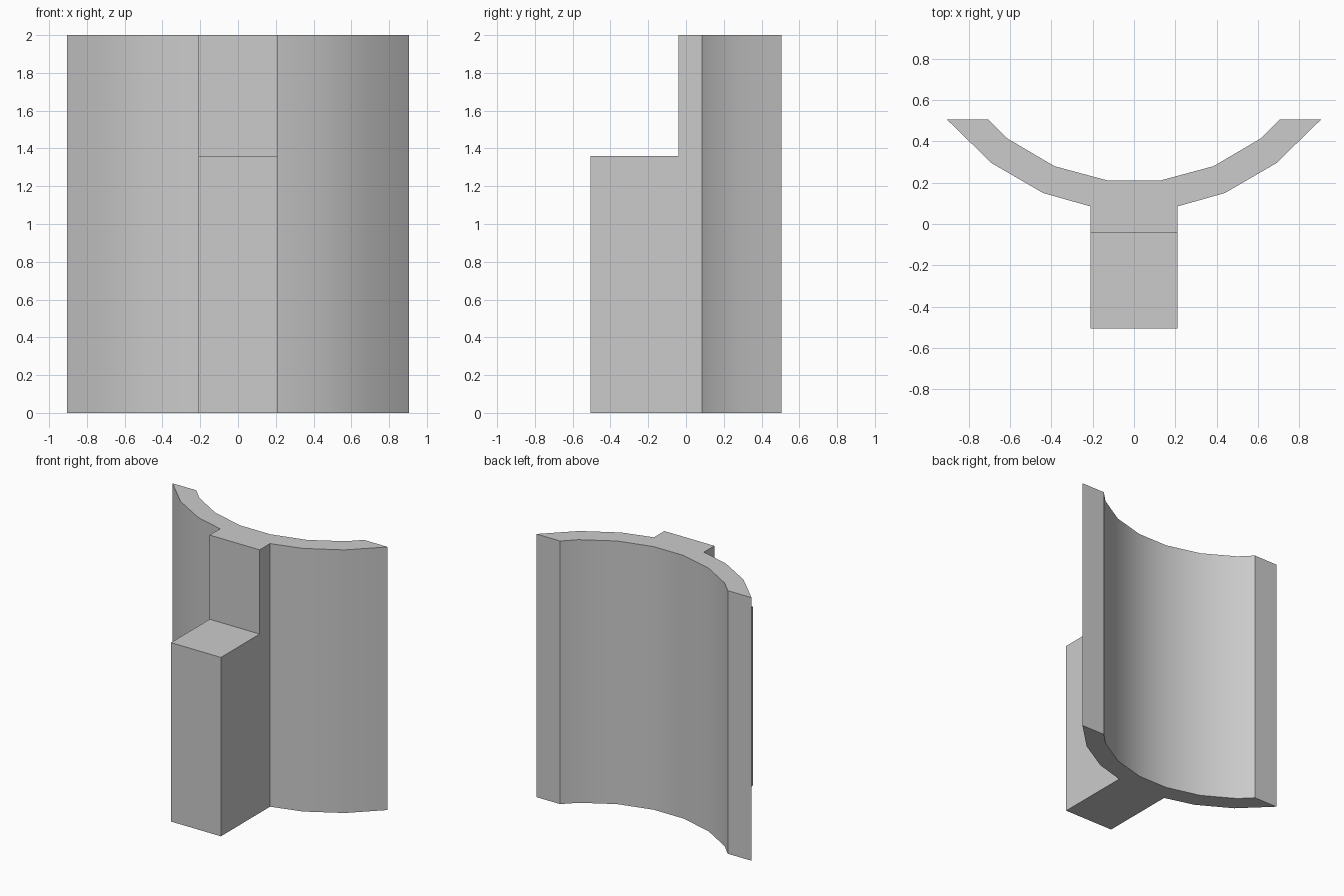
import bpy
import bmesh
import math

if "Cube" in bpy.data.objects:
    bpy.data.objects.remove(bpy.data.objects["Cube"])

HEIGHT, STEP_Z = 2.0, 1.36
STEM_Y, FRONT_Y = -0.04, -0.505

# Grey material
grey = bpy.data.materials.new("plain grey")
grey.use_nodes = True
colour = (0.6, 0.6, 0.6, 1)
grey.diffuse_color = colour
grey.node_tree.nodes["Principled BSDF"].inputs["Base Color"].default_value = colour

# Curved plate with stem: left half of the plan, from stem front to inner curve
half = [(0.21, STEM_Y), (0.21, 0.085), (0.44, 0.15), (0.69, 0.295), (0.905, 0.505),
        (0.705, 0.505), (0.615, 0.415), (0.385, 0.28), (0.125, 0.21)]
outline = half + [(-x, y) for x, y in reversed(half)]

bm = bmesh.new()
base = bm.faces.new([bm.verts.new((x, y, 0)) for x, y in outline])
wall = bmesh.ops.extrude_face_region(bm, geom=[base])["geom"]
bmesh.ops.translate(bm, vec=(0, 0, HEIGHT),
                    verts=[v for v in wall if isinstance(v, bmesh.types.BMVert)])
bmesh.ops.recalc_face_normals(bm, faces=bm.faces)

# Lower stem block: split at the step and pull the lower front face forward
bmesh.ops.bisect_plane(bm, geom=bm.verts[:] + bm.edges[:] + bm.faces[:],
                       plane_co=(0, 0, STEP_Z), plane_no=(0, 0, 1))
front = [f for f in bm.faces
         if all(abs(v.co.y - STEM_Y) < 0.001 for v in f.verts)
         and f.calc_center_median().z < STEP_Z]
pulled = bmesh.ops.extrude_face_region(bm, geom=front)["geom"]
bmesh.ops.translate(bm, vec=(0, FRONT_Y - STEM_Y, 0),
                    verts=[v for v in pulled if isinstance(v, bmesh.types.BMVert)])
leftover = [f for f in front if f.is_valid]
if leftover:
    bmesh.ops.delete(bm, geom=leftover, context='FACES_ONLY')

# Merge coplanar faces
bmesh.ops.dissolve_limit(bm, angle_limit=math.radians(1), verts=bm.verts, edges=bm.edges)
bmesh.ops.recalc_face_normals(bm, faces=bm.faces)

mesh = bpy.data.meshes.new("curved_bracket")
bm.to_mesh(mesh)
bm.free()
mesh.materials.append(grey)
bracket = bpy.data.objects.new("curved_bracket", mesh)
bpy.context.collection.objects.link(bracket)

# Smooth the curved walls, keep the corners sharp
bpy.ops.object.select_all(action='DESELECT')
bracket.select_set(True)
bpy.context.view_layer.objects.active = bracket
bpy.ops.object.shade_smooth_by_angle(angle=math.radians(25))
